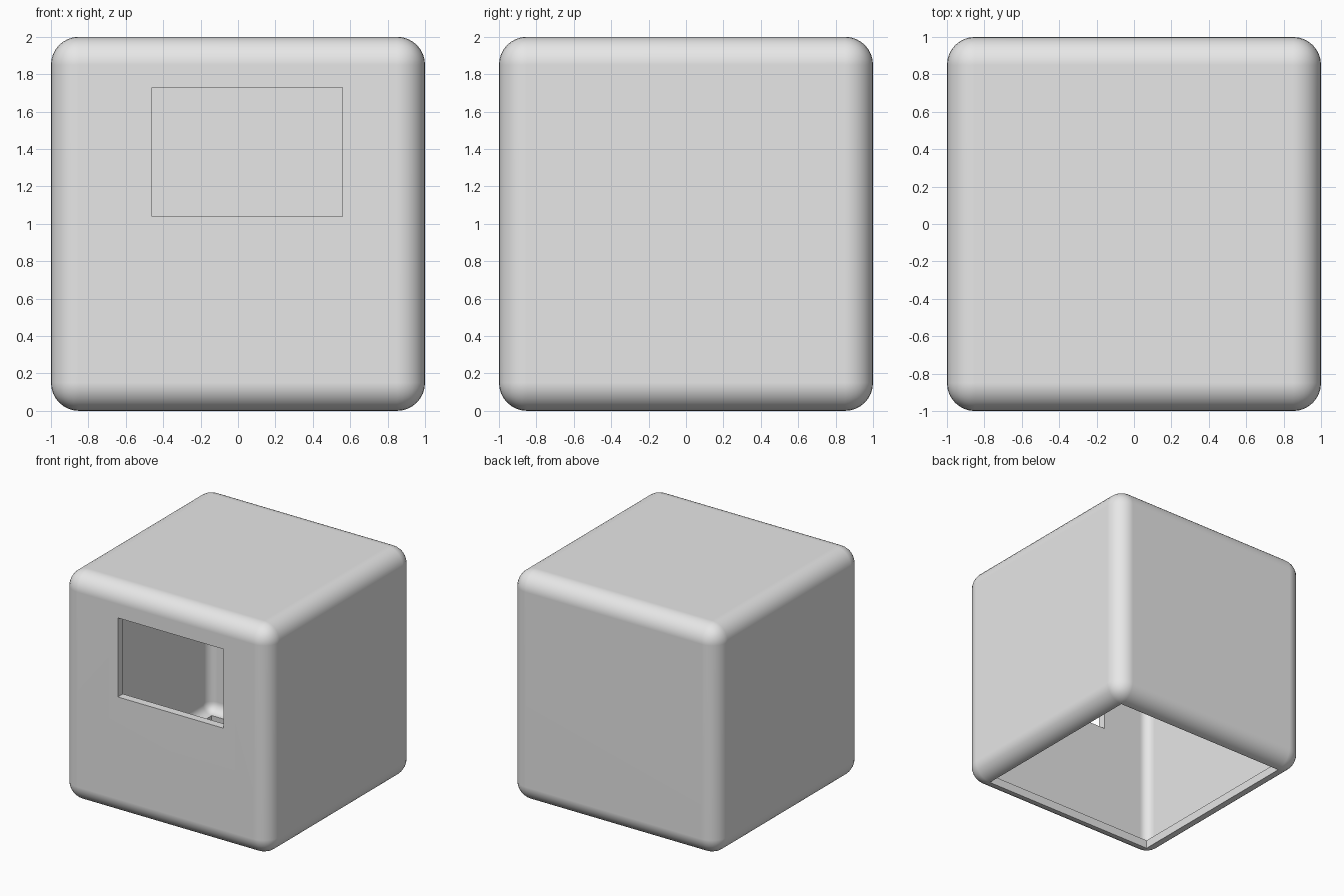
import bpy
import bmesh
from mathutils import Matrix, Vector

RADIUS = 0.15
WALL = 0.07

if "Cube" in bpy.data.objects:
    bpy.data.objects.remove(bpy.data.objects["Cube"], do_unlink=True)


def make_material(name, colour):
    mat = bpy.data.materials.new(name)
    mat.use_nodes = True
    mat.diffuse_color = colour
    mat.node_tree.nodes["Principled BSDF"].inputs["Base Color"].default_value = colour
    return mat


def make_box(name, low, high, radius=0.0, open_bottom=False):
    """Box between two corners, optionally rounded and open underneath."""
    low, high = Vector(low), Vector(high)
    bm = bmesh.new()
    bmesh.ops.create_cube(bm, size=1.0, matrix=Matrix.LocRotScale(
        (low + high) / 2, None, high - low))
    if radius:
        bmesh.ops.bevel(bm, geom=bm.edges[:], offset=radius, segments=8,
                        profile=0.5, affect='EDGES')
    if open_bottom:
        bottom = min(bm.faces, key=lambda f: f.calc_center_median().z)
        bmesh.ops.delete(bm, geom=[bottom], context='FACES')
    mesh = bpy.data.meshes.new(name)
    bm.to_mesh(mesh)
    bm.free()
    obj = bpy.data.objects.new(name, mesh)
    bpy.context.collection.objects.link(obj)
    return obj


# Rounded hollow shell, open at the bottom
shell = make_box("shell", (-1, -1, 0), (1, 1, 2), RADIUS, open_bottom=True)
shell.data.materials.append(make_material("light grey", (0.8, 0.8, 0.8, 1)))
solid = shell.modifiers.new("wall", 'SOLIDIFY')
solid.thickness = WALL
solid.offset = -1
solid.use_even_offset = True

# Window opening through the front wall
cutter = make_box("window_cutter", (-0.46, -1.2, 1.04), (0.56, -0.8, 1.73))
cutter.hide_render = True
cut = shell.modifiers.new("window", 'BOOLEAN')
cut.operation = 'DIFFERENCE'
cut.solver = 'EXACT'
cut.object = cutter

# Apply the construction, then smooth the rounded edges only
bpy.ops.object.select_all(action='DESELECT')
shell.select_set(True)
bpy.context.view_layer.objects.active = shell
for name in ("wall", "window"):
    bpy.ops.object.modifier_apply(modifier=name)
bpy.data.objects.remove(cutter, do_unlink=True)
bpy.ops.object.shade_smooth_by_angle(angle=0.6)
flat = shell.modifiers.new("flat_walls", 'WEIGHTED_NORMAL')
flat.keep_sharp = True
